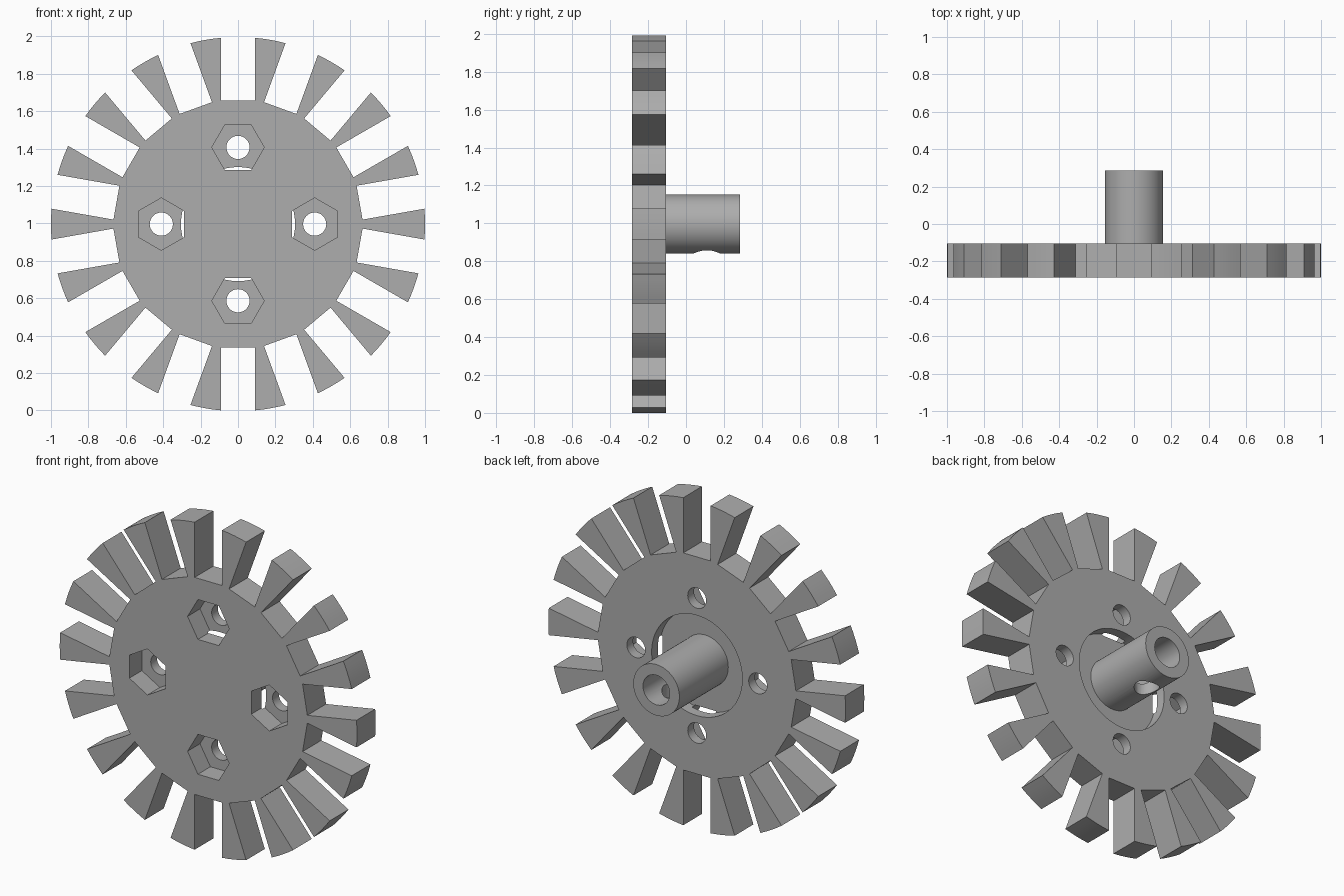
import bpy, bmesh, math
from mathutils import Matrix, Vector

old = bpy.data.objects.get("Cube")
if old:
    bpy.data.objects.remove(old, do_unlink=True)

CENTRE_Z = 0.996
FRONT, BACK, END = -0.285, -0.105, 0.285      # disc front, disc back, shaft end
FLOOR = BACK - 0.08                           # floor of the round back recess
TEETH, ROOT, HALF_SLOT = 18, 0.66, 0.092

grey = bpy.data.materials.new("grey plastic")
grey.use_nodes = True
colour = (0.42, 0.42, 0.42, 1)
grey.diffuse_color = colour
grey.node_tree.nodes["Principled BSDF"].inputs["Base Color"].default_value = colour


def make_object(name, bm):
    bmesh.ops.recalc_face_normals(bm, faces=bm.faces[:])
    mesh = bpy.data.meshes.new(name)
    bm.to_mesh(mesh)
    bm.free()
    mesh.materials.append(grey)
    obj = bpy.data.objects.new(name, mesh)
    bpy.context.collection.objects.link(obj)
    return obj


def prism(name, outline, y0, y1, x=0, z=0):
    """Extrude an x-z outline from y0 to y1, placed relative to the wheel centre."""
    bm = bmesh.new()
    face = bm.faces.new([bm.verts.new((x + px, y0, CENTRE_Z + z + pz)) for px, pz in outline])
    new = bmesh.ops.extrude_face_region(bm, geom=[face])["geom"]
    moved = [v for v in new if isinstance(v, bmesh.types.BMVert)]
    bmesh.ops.translate(bm, verts=moved, vec=(0, y1 - y0, 0))
    return make_object(name, bm)


def ring(radius, sides, turn=0.0):
    return [(radius * math.cos(turn + math.tau * i / sides),
             radius * math.sin(turn + math.tau * i / sides)) for i in range(sides)]


def cut(target, cutter):
    """Subtract the cutter from the target and discard it."""
    mod = target.modifiers.new("cut", "BOOLEAN")
    mod.operation = "DIFFERENCE"
    mod.solver = "EXACT"
    mod.object = cutter
    bpy.context.view_layer.objects.active = target
    bpy.ops.object.modifier_apply(modifier=mod.name)
    bpy.data.objects.remove(cutter, do_unlink=True)


def smooth(obj):
    bpy.ops.object.select_all(action="DESELECT")
    obj.select_set(True)
    bpy.context.view_layer.objects.active = obj
    bpy.ops.object.shade_smooth_by_angle(angle=math.radians(20))


# Toothed disc: parallel-sided slots with flat roots, arcs on the tooth tips
outline = []
step = math.tau / TEETH
edge = math.asin(HALF_SLOT)
for k in range(TEETH):
    a = (k + 0.5) * step
    u = Vector((math.cos(a), math.sin(a)))
    t = Vector((-u.y, u.x))
    outline += [tuple(u * ROOT - t * HALF_SLOT), tuple(u * ROOT + t * HALF_SLOT)]
    for i in range(5):
        b = a + edge + (step - 2 * edge) * i / 4
        outline.append((math.cos(b), math.sin(b)))
disc = prism("toothed_disc", outline, FRONT, BACK)

# Round recess in the back
cut(disc, prism("recess_cutter", ring(0.305, 64), FLOOR, BACK + 0.1))

# Four bolt holes with hexagonal nut pockets in the front
for k in range(4):
    a = k * math.pi / 2
    x, z = 0.41 * math.cos(a), 0.41 * math.sin(a)
    cut(disc, prism("hole_cutter", ring(0.062, 32), FRONT - 0.1, BACK + 0.1, x, z))
    cut(disc, prism("nut_cutter", ring(0.14, 6, a + math.pi / 6),
                    FRONT - 0.1, FRONT + 0.12, x, z))
smooth(disc)

# Hub shaft with a blind bore and a set-screw hole underneath
shaft = prism("hub_shaft", ring(0.155, 64), FLOOR - 0.01, END)
cut(shaft, prism("bore_cutter", ring(0.09, 48), FLOOR, END + 0.1))
bm = bmesh.new()
bmesh.ops.create_cone(bm, cap_ends=True, segments=32, radius1=0.07, radius2=0.07, depth=0.3,
                      matrix=Matrix.Translation((0, 0.11, CENTRE_Z - 0.15)))
cut(shaft, make_object("screw_cutter", bm))
smooth(shaft)
